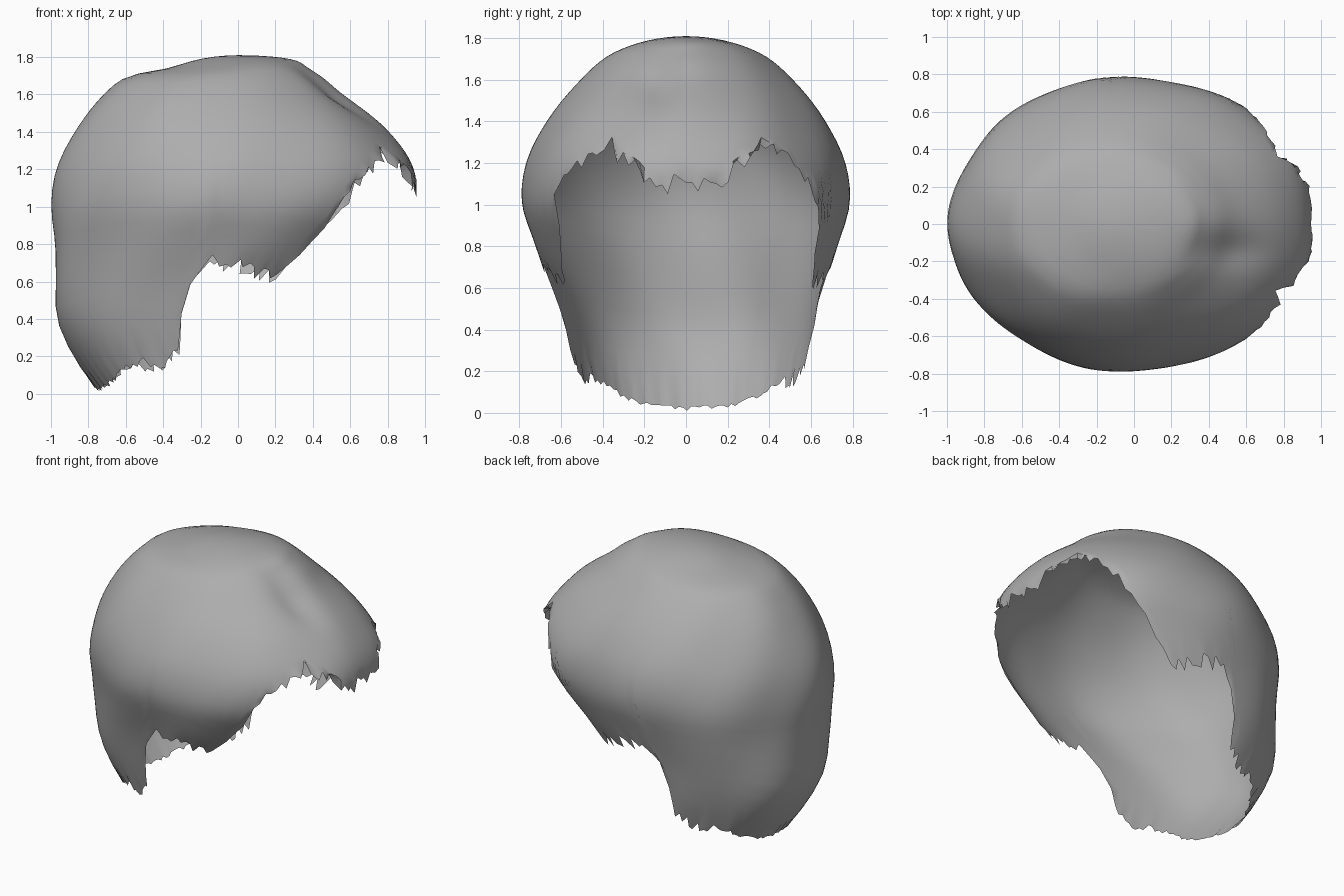
import bpy, bmesh, math, random

cube = bpy.data.objects.get("Cube")
if cube:
    bpy.data.objects.remove(cube, do_unlink=True)
random.seed(4)

TOP = 1.81
COLUMNS, ROWS = 168, 30

# Horizontal sections: height, back x, front x, half width
SECTIONS = [
    (1.81, 0, 0, 0), (1.79, -.2, .28, .18), (1.74, -.38, .38, .33),
    (1.7, -.58, .44, .4), (1.6, -.72, .56, .51), (1.4, -.87, .81, .67),
    (1.2, -.96, .95, .765), (1, -.99, .95, .785), (.8, -.98, .82, .725),
    (.6, -.98, .66, .655), (.4, -.97, .6, .605), (.2, -.88, .58, .565),
    (0, -.74, .54, .52)]

# Hairline: angle from the front in degrees, height of the edge
RIM = [(0, 1.13), (8, 1.08), (14, 1.12), (18, 1.18), (26, 1.22), (30, 1.29),
       (36, 1.24), (40, 1.22), (48, 1.13), (54, 1), (58, .83), (61, .74),
       (65, .6), (72, .65), (81, .69), (92, .7), (96, .64), (98, .48),
       (100, .32), (104, .22), (110, .17), (132, .14), (145, .07),
       (160, .03), (180, .02)]


def depth(z):
    return math.sqrt(max(TOP - z, 0))


def lerp_table(table, v):
    for (a, fa), (b, fb) in zip(table, table[1:]):
        if v <= b:
            return fa + (fb - fa) * (v - a) / (b - a)
    return table[-1][1]


def smooth_table(keys, values, v):
    """Cubic interpolation with averaged slopes."""
    n = len(keys)
    i = next((k for k in range(n - 1) if v <= keys[k + 1]), n - 2)

    def slope(k):
        lo, hi = max(k - 1, 0), min(k + 1, n - 1)
        return (values[hi] - values[lo]) / (keys[hi] - keys[lo])
    h = keys[i + 1] - keys[i]
    t = min((v - keys[i]) / h, 1)
    return ((2*t**3 - 3*t*t + 1) * values[i] + (t**3 - 2*t*t + t) * h * slope(i)
            + (3*t*t - 2*t**3) * values[i + 1] + (t**3 - t*t) * h * slope(i + 1))


KEYS = [depth(s[0]) for s in SECTIONS]
BACK, FRONT, WIDTH = ([s[k] for s in SECTIONS] for k in (1, 2, 3))


def shell_point(angle, q, flare):
    """Point on the hair shell at an angle and a depth below the crown."""
    z = TOP - q * q
    back, front, width = (smooth_table(KEYS, v, q) for v in (BACK, FRONT, WIDTH))
    # soft uneven locks
    wave = 1 + flare + min(q, .5) * (.014 * math.sin(5 * angle + 4 * z)
                                     + .01 * math.sin(9 * angle - 7 * z))
    x = (front + back) / 2 + (front - back) / 2 * math.cos(angle) * wave
    y = width * math.sin(angle) * wave + .025 * max(0, 1 - z)
    # shallow parting beside the fringe
    z -= .035 * math.exp(-((x - .5) / .2) ** 2 - ((y + .14) / .1) ** 2)
    return (x, y, z)


# Open hair shell, from the crown down to a ragged hairline
bm = bmesh.new()
crown = bm.verts.new((0, 0, TOP))
columns = []
for c in range(COLUMNS):
    angle = math.tau * c / COLUMNS
    degrees = math.degrees(min(angle, math.tau - angle))
    rag = .012 if degrees > 125 else .045
    edge = lerp_table(RIM, degrees)
    q_edge = depth(max(edge, .02))
    q_tip = depth(max(edge + random.uniform(-rag, rag), 0))
    crumple = .05 if 15 < degrees < 42 else .015
    column = []
    for r in range(1, ROWS + 1):
        last = r == ROWS
        q = q_tip if last else q_edge * r / ROWS
        flare = random.uniform(-crumple, crumple * .4) if last else 0
        column.append(bm.verts.new(shell_point(angle, q, flare)))
    columns.append(column)

for a, b in zip(columns, columns[1:] + columns[:1]):
    bm.faces.new((crown, a[0], b[0]))
    for r in range(ROWS - 1):
        bm.faces.new((a[r], a[r + 1], b[r + 1], b[r]))

mesh = bpy.data.meshes.new("hair_shell")
bm.to_mesh(mesh)
bm.free()
hair = bpy.data.objects.new("hair_shell", mesh)
bpy.context.collection.objects.link(hair)

# Plain grey
grey = bpy.data.materials.new("plain_grey")
grey.use_nodes = True
colour = (.42, .42, .42, 1)
grey.diffuse_color = colour
grey.node_tree.nodes["Principled BSDF"].inputs["Base Color"].default_value = colour
mesh.materials.append(grey)

bpy.context.view_layer.objects.active = hair
hair.select_set(True)
bpy.ops.object.shade_smooth_by_angle(angle=math.radians(50))
